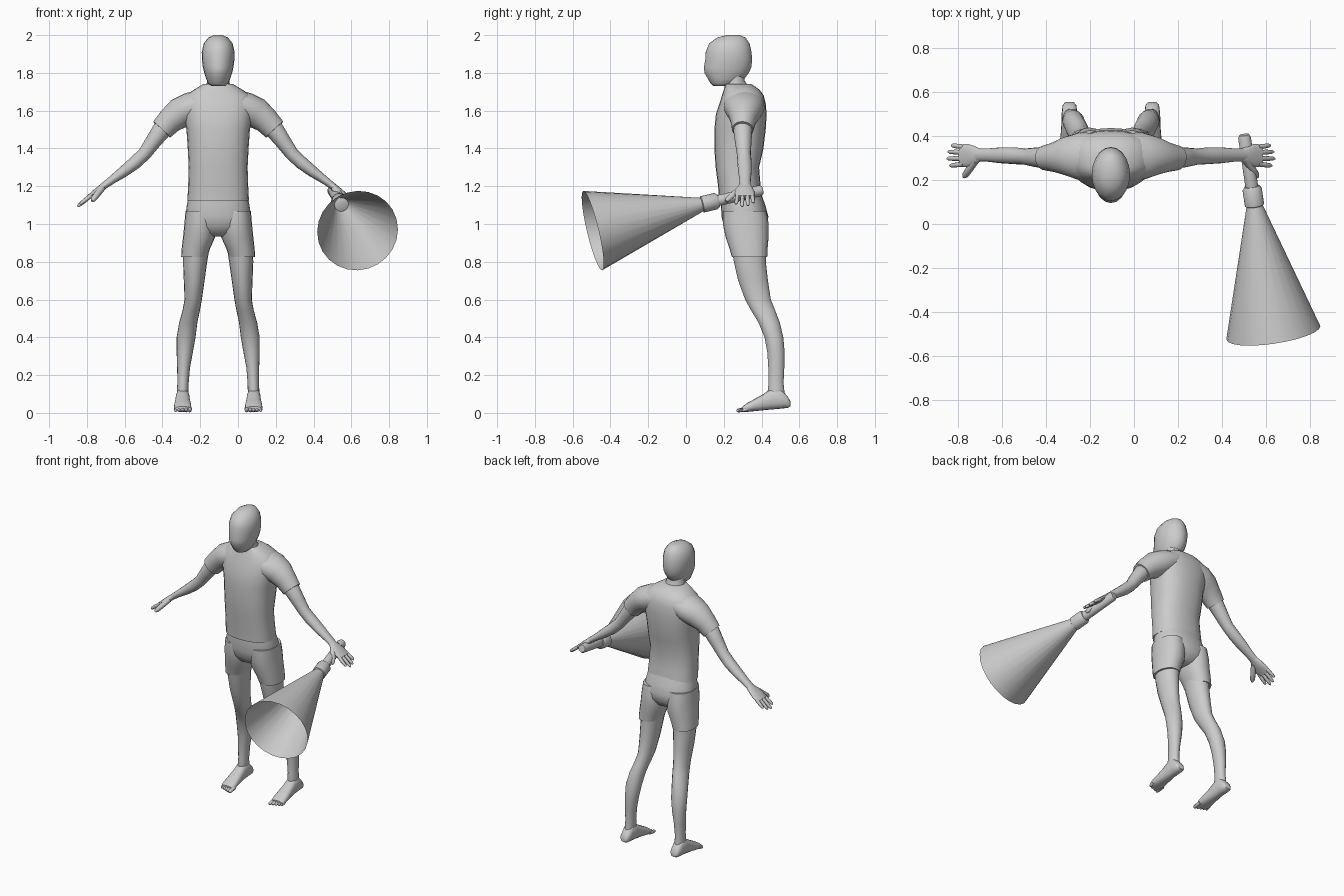
import bpy, bmesh, math
from mathutils import Vector

CX = -0.105                      # the figure's mirror plane
grey = bpy.data.materials.new("light grey")
grey.diffuse_color = (0.6, 0.6, 0.6, 1)


def loft(name, rings, sides=20, power=2.0, caps=(True, True)):
    """Skin a list of rings (centre, u vector, v vector)."""
    bm = bmesh.new()
    loops = []
    for c, u, v in rings:
        loop = []
        for i in range(sides):
            a = 2 * math.pi * i / sides
            ca, sa = math.cos(a), math.sin(a)
            e = 2 / power
            ca = math.copysign(abs(ca) ** e, ca)
            sa = math.copysign(abs(sa) ** e, sa)
            loop.append(bm.verts.new(Vector(c) + Vector(u) * ca + Vector(v) * sa))
        loops.append(loop)
    for a, b in zip(loops, loops[1:]):
        for i in range(sides):
            j = (i + 1) % sides
            bm.faces.new((a[i], a[j], b[j], b[i]))
    if caps[0]:
        bm.faces.new(loops[0])
    if caps[1]:
        bm.faces.new(loops[-1])
    bmesh.ops.recalc_face_normals(bm, faces=bm.faces)
    me = bpy.data.meshes.new(name)
    bm.to_mesh(me)
    bm.free()
    me.materials.append(grey)
    ob = bpy.data.objects.new(name, me)
    bpy.context.collection.objects.link(ob)
    bpy.context.view_layer.objects.active = ob
    ob.select_set(True)
    bpy.ops.object.shade_smooth_by_angle(angle=math.radians(50))
    ob.select_set(False)
    return ob


def stack(name, rows, **kw):
    """Level rings: (z, x centre, half width, y front, y back)."""
    return loft(name, [((x, (f + b) / 2, z), (hx, 0, 0), (0, (b - f) / 2, 0))
                       for z, x, hx, f, b in rows], **kw)


def tube(name, pts, radii, ref=(0, 1, 0), **kw):
    """Rings square to a path; radii are (along ref, across ref)."""
    pts = [Vector(p) for p in pts]
    rings = []
    for i, p in enumerate(pts):
        t = (pts[min(i + 1, len(pts) - 1)] - pts[max(i - 1, 0)]).normalized()
        u = Vector(ref)
        u = (u - t * u.dot(t)).normalized()
        rings.append((p, u * radii[i][0], t.cross(u) * radii[i][1]))
    return loft(name, rings, **kw)


def digit(name, a, b, r, ref=(0, 1, 0)):
    a, b = Vector(a), Vector(b)
    f = (0, 0.5, 0.88, 1)
    k = (1, 0.95, 0.8, 0.35)
    tube(name, [a.lerp(b, t) for t in f], [(r * s, r * s) for s in k], ref, sides=8)


# head and neck
stack("head", [(z, CX, h, f, b) for z, h, f, b in (
    (2.0, .022, .215, .285), (1.987, .052, .165, .315), (1.955, .077, .122, .337),
    (1.91, .087, .104, .347), (1.87, .086, .102, .35), (1.83, .081, .095, .346),
    (1.80, .074, .098, .333), (1.77, .064, .115, .31), (1.745, .054, .13, .275),
    (1.73, .036, .145, .23))])
stack("neck", [(z, CX, h, f, b) for z, h, f, b in (
    (1.67, .085, .2, .36), (1.72, .066, .205, .335), (1.76, .058, .205, .31), (1.82, .058, .2, .31))])

# shirt body
stack("shirt", [(z, CX, h, f, b) for z, h, f, b in (
    (1.125, .163, .175, .405), (1.2, .159, .17, .395), (1.3, .156, .157, .387),
    (1.4, .161, .15, .41), (1.5, .168, .15, .422), (1.58, .185, .158, .427),
    (1.64, .19, .178, .422), (1.68, .175, .19, .412), (1.71, .13, .2, .39),
    (1.742, .077, .21, .345))], power=2.4, sides=24)

# pelvis of the shorts
stack("shorts_pelvis", [(z, CX, h, f, b) for z, h, f, b in (
    (1.18, .15, .185, .39), (1.1, .166, .185, .42), (1.04, .174, .188, .436),
    (0.99, .165, .2, .43), (0.95, .11, .23, .40), (0.935, .05, .26, .37))], power=2.3, sides=24)

for side, s in (("right", -1), ("left", 1)):
    X = lambda d: CX + s * d     # distance outward from the mirror plane

    # sleeve and arm
    tube(side + "_sleeve",
         [(X(.08), .305, 1.64), (X(.145), .308, 1.615), (X(.205), .308, 1.586),
          (X(.255), .303, 1.547), (X(.299), .30, 1.5)],
         [(.108, .075), (.108, .083), (.088, .082), (.068, .069), (.057, .062)])
    tube(side + "_arm",
         [(X(.25), .302, 1.545), (X(.30), .301, 1.497), (X(.345), .303, 1.435),
          (X(.39), .306, 1.372), (X(.44), .31, 1.325), (X(.50), .312, 1.278),
          (X(.56), .313, 1.235), (X(.61), .313, 1.198)],
         [(.05, .052), (.05, .05), (.044, .042), (.037, .036), (.038, .035),
          (.036, .03), (.03, .022), (.029, .018)], sides=16)

    # hand
    tube(side + "_palm",
         [(X(.59), .313, 1.212), (X(.62), .312, 1.19), (X(.65), .311, 1.168), (X(.685), .311, 1.143)],
         [(.028, .018), (.042, .018), (.053, .016), (.05, .011)], sides=16)
    for i, (y0, y1, tip) in enumerate(((.35, .357, .725), (.325, .328, .74),
                                       (.298, .297, .745), (.272, .265, .732))):
        digit(f"{side}_finger_{i}", (X(.67), y0, 1.153), (X(tip), y1, 1.097 + (.74 - tip)), .0115)
    digit(side + "_thumb", (X(.615), .29, 1.19), (X(.668), .212, 1.122), .018, (0, 0, 1))

    # shorts leg
    stack(side + "_shorts_leg", [(z, X(d), h, f, b) for z, d, h, f, b in (
        (1.07, .095, .078, .195, .425), (1.0, .096, .083, .195, .438), (0.93, .101, .085, .21, .437),
        (0.87, .118, .075, .23, .432), (0.825, .127, .069, .243, .43))], power=2.2)

    # leg
    stack(side + "_leg", [(z, X(d), h, f, b) for z, d, h, f, b in (
        (0.9, .112, .07, .235, .425), (0.8, .122, .064, .252, .424), (0.7, .127, .055, .275, .435),
        (0.6, .132, .046, .312, .45), (0.54, .143, .046, .345, .474), (0.48, .158, .048, .382, .497),
        (0.4, .17, .05, .415, .516), (0.32, .177, .043, .43, .523), (0.24, .183, .034, .435, .521),
        (0.16, .186, .03, .437, .517), (0.1, .188, .031, .43, .523), (0.05, .188, .031, .44, .53))],
        sides=18)

    # foot, from heel to ball
    loft(side + "_foot", [((X(.188), y, (lo + hi) / 2), (h, 0, 0), (0, 0, (hi - lo) / 2))
         for y, h, lo, hi in ((.553, .02, .035, .06), (.54, .031, .027, .085), (.50, .036, .022, .13),
                              (.45, .037, .018, .128), (.41, .04, .014, .1), (.36, .045, .009, .072),
                              (.32, .046, .005, .05), (.3, .043, .006, .034))], sides=16, power=2.4)
    for i in range(5):
        x = .188 + (i - 2) * .0185
        digit(f"{side}_toe_{i}", (X(x), .33, .022),
              (X(x), .268 + .007 * i, .011), .0125 - .0008 * i, (1, 0, 0))

# megaphone along one slanted axis, from mouth to handle end
mouth, end = Vector((.633, -.494, .965)), Vector((.50, .405, 1.18))


def horn(name, spans, **kw):
    tube(name, [mouth.lerp(end, t) for t, r in spans], [(r, r) for t, r in spans],
         (1, 0, 0), sides=24, **kw)


horn("megaphone_cone", ((0, .216), (.645, .036)), caps=(False, False))
horn("megaphone_collar", ((.64, .036), (.645, .044), (.725, .044), (.74, .034)))
horn("megaphone_handle", ((.72, .029), (.985, .029), (1.0, .022)))
